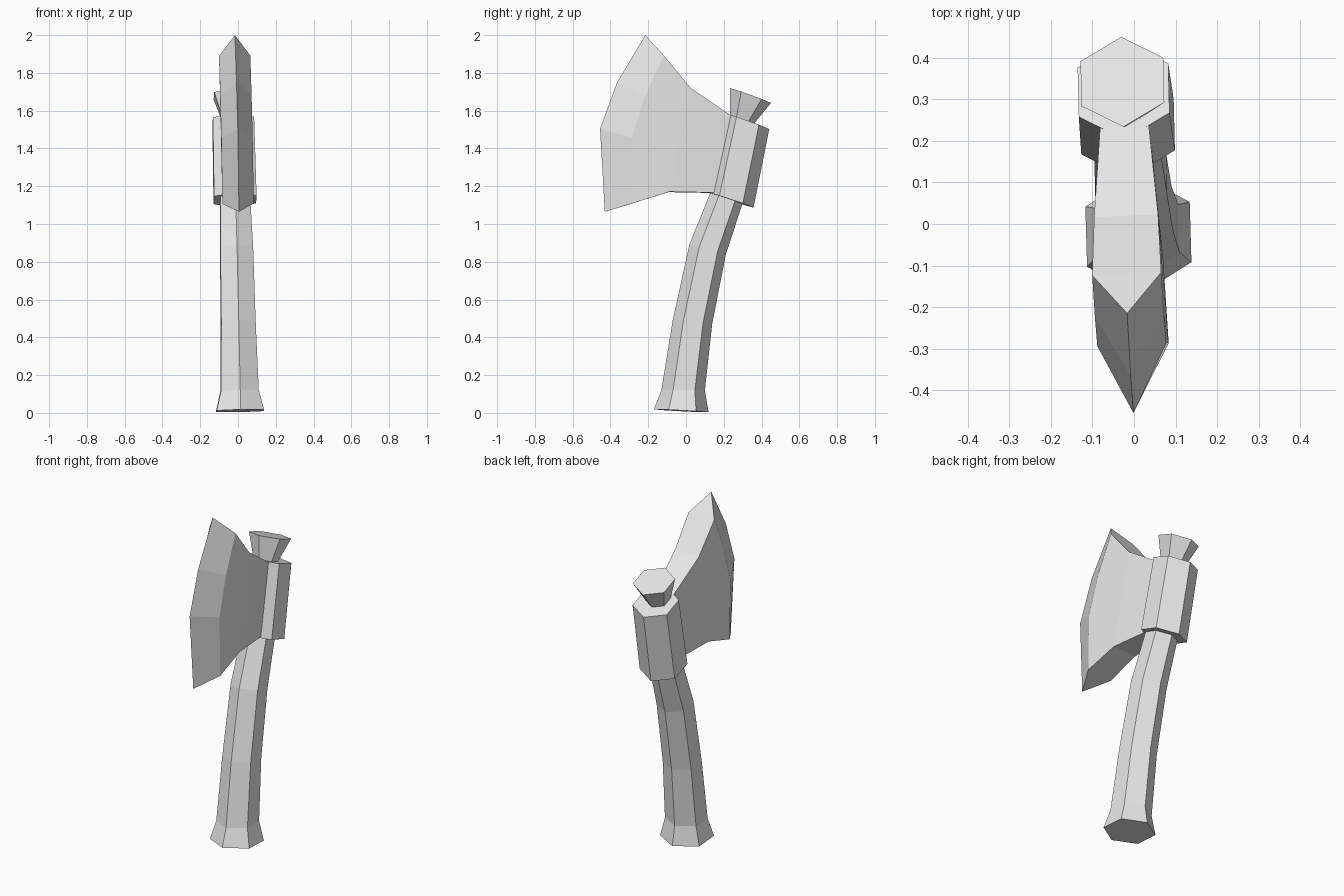
import bpy, bmesh, math

cube = bpy.data.objects.get("Cube")
if cube:
    bpy.data.objects.remove(cube, do_unlink=True)

GREY = (0.8, 0.8, 0.8, 1.0)
mat = bpy.data.materials.new("plain grey")
mat.use_nodes = True
mat.diffuse_color = GREY
mat.node_tree.nodes["Principled BSDF"].inputs["Base Color"].default_value = GREY


def lean(x, y, z):
    """Small overall twist and lean shared by every part."""
    return (x + 0.01 - 0.0165 * z - 0.03 * y, y + 0.045 * x, z + 0.0165 * x)


def finish(name, bm):
    bmesh.ops.recalc_face_normals(bm, faces=bm.faces)
    mesh = bpy.data.meshes.new(name)
    bm.to_mesh(mesh)
    bm.free()
    mesh.materials.append(mat)
    obj = bpy.data.objects.new(name, mesh)
    bpy.context.collection.objects.link(obj)


def hex_loft(name, rings):
    """Six-sided solid through rings of (y, z, radius, tilt in degrees)."""
    bm = bmesh.new()
    loops = []
    for cy, cz, r, tilt in rings:
        t = math.radians(tilt)
        loop = []
        for i in range(6):
            a = math.radians(30 + 60 * i)
            v = r * math.sin(a)
            loop.append(bm.verts.new(lean(r * math.cos(a), cy + v * math.cos(t), cz + v * math.sin(t))))
        loops.append(loop)
    for a, b in zip(loops, loops[1:]):
        for i in range(6):
            j = (i + 1) % 6
            bm.faces.new((a[i], a[j], b[j], b[i]))
    bm.faces.new(loops[0])
    bm.faces.new(loops[-1])
    finish(name, bm)


# Curved handle with flared foot; its flared end pokes out above the collar
hex_loft("handle", [
    (-0.025, 0.011, 0.145, -3), (-0.015, 0.12, 0.115, -1), (0.034, 0.48, 0.105, -5),
    (0.115, 0.867, 0.1, -15), (0.215, 1.14, 0.09, -18), (0.295, 1.55, 0.066, -20),
    (0.342, 1.68, 0.115, -20)])

# Collar gripping the handle
hex_loft("collar", [(0.234, 1.128, 0.13, -18.5), (0.322, 1.545, 0.126, -19.5)])

# Blade: (y, z) of the cutting edge and of the bevel shoulder, top to bottom
edge = [(-0.215, 2.0), (-0.365, 1.75), (-0.455, 1.505), (-0.43, 1.065)]
shoulder = [(-0.12, 1.89), (-0.22, 1.68), (-0.29, 1.455), (-0.29, 1.107)]
crease = [(0.02, 1.72), (-0.09, 1.17)]
root = [(0.3, 1.53), (0.25, 1.163)]

bm = bmesh.new()


def row(points, x):
    return [bm.verts.new(lean(x, y, z)) for y, z in points]


tip = row(edge, 0)
sides = []
for s in (1, -1):
    sh, cr, rt = row(shoulder, s * 0.083), row(crease, s * 0.077), row(root, s * 0.053)
    for i in range(3):
        bm.faces.new((tip[i], tip[i + 1], sh[i + 1], sh[i]))
    bm.faces.new(sh + [cr[1], cr[0]])
    bm.faces.new((cr[0], cr[1], rt[1], rt[0]))
    sides.append((sh, cr, rt))
(sa, ca, ra), (sb, cb, rb) = sides
# Top and bottom rims, then the back hidden in the collar
for k, m in ((0, 0), (3, 1)):
    bm.faces.new((tip[k], sa[k], sb[k]))
    bm.faces.new((sa[k], ca[m], cb[m], sb[k]))
    bm.faces.new((ca[m], ra[m], rb[m], cb[m]))
bm.faces.new((ra[0], ra[1], rb[1], rb[0]))
finish("blade", bm)
